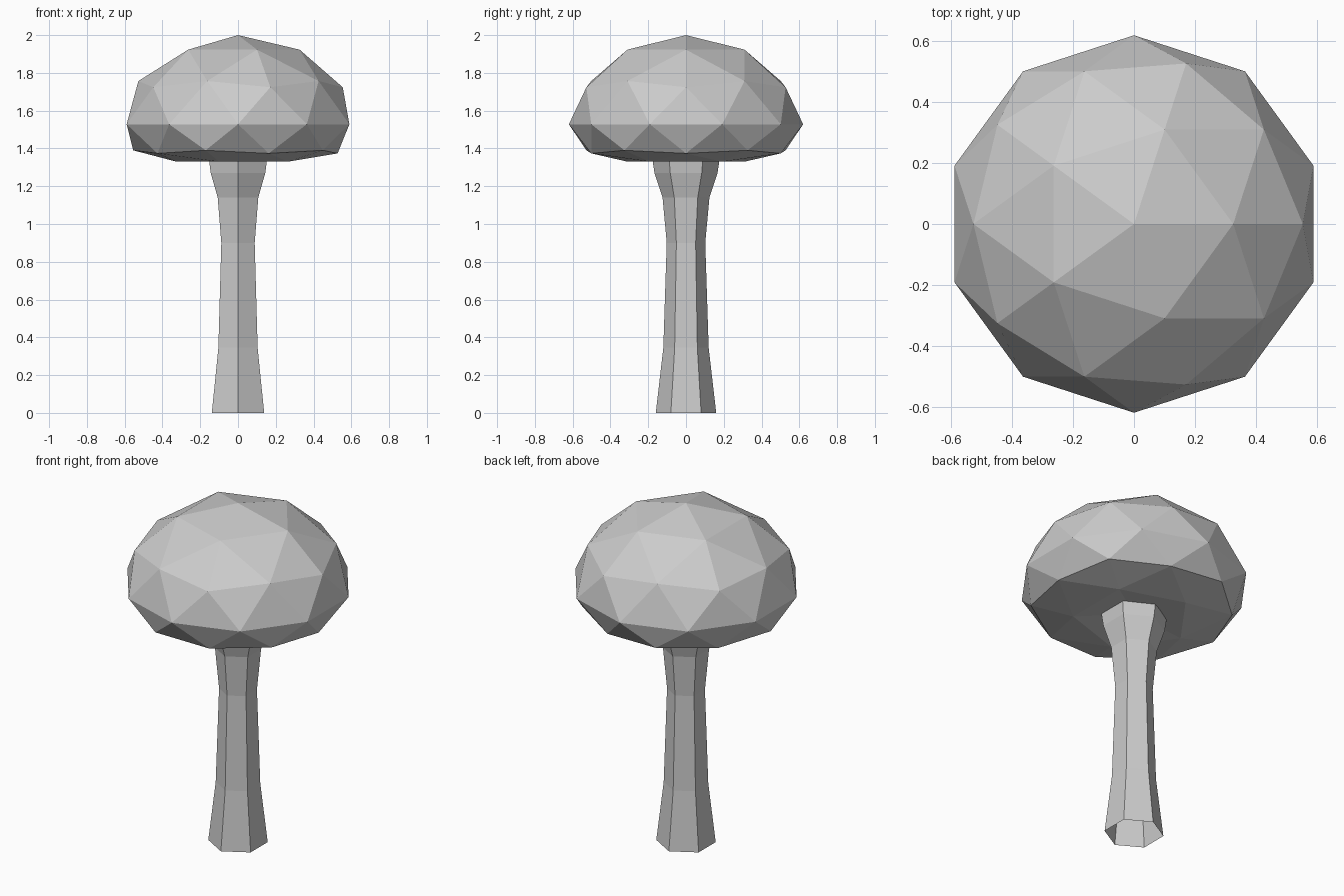
import bpy
import bmesh
from math import cos, sin, pi

old = bpy.data.objects.get("Cube")
if old:
    bpy.data.objects.remove(old, do_unlink=True)

GREY = (0.6, 0.6, 0.6, 1)
grey = bpy.data.materials.new("plain grey")
grey.use_nodes = True
grey.diffuse_color = GREY
grey.node_tree.nodes["Principled BSDF"].inputs["Base Color"].default_value = GREY


def add_object(name, bm):
    mesh = bpy.data.meshes.new(name)
    bm.to_mesh(mesh)
    bm.free()
    mesh.materials.append(grey)
    obj = bpy.data.objects.new(name, mesh)
    bpy.context.collection.objects.link(obj)


# Cap: faceted ball with a squashed dome, a flattened belly and a hollow underneath
RADIUS = 0.62
RING_HEIGHTS = {1.0: 2.0, 0.85: 1.923, 0.53: 1.757, 0.45: 1.724, 0.0: 1.528,
                -0.45: 1.39, -0.53: 1.374, -0.85: 1.33, -1.0: 1.36}
bm = bmesh.new()
bmesh.ops.create_icosphere(bm, subdivisions=2, radius=1)
for v in bm.verts:
    ring = min(RING_HEIGHTS, key=lambda h: abs(h - v.co.z))
    v.co = (v.co.x * RADIUS, v.co.y * RADIUS, RING_HEIGHTS[ring])
add_object("cap", bm)

# Stem: six-sided tube, open at the foot, flaring into the cap
SIDES = 6
PROFILE = [(0.16, 0), (0.12, 0.345), (0.102, 0.9), (0.124, 1.14),
           (0.167, 1.27), (0.178, 1.345)]
bm = bmesh.new()
rings = []
for r, z in PROFILE:
    angles = [pi / 2 + 2 * pi * i / SIDES for i in range(SIDES)]
    rings.append([bm.verts.new((r * cos(a), r * sin(a), z)) for a in angles])
for low, high in zip(rings, rings[1:]):
    for i in range(SIDES):
        j = (i + 1) % SIDES
        bm.faces.new((low[i], low[j], high[j], high[i]))
add_object("stem", bm)
